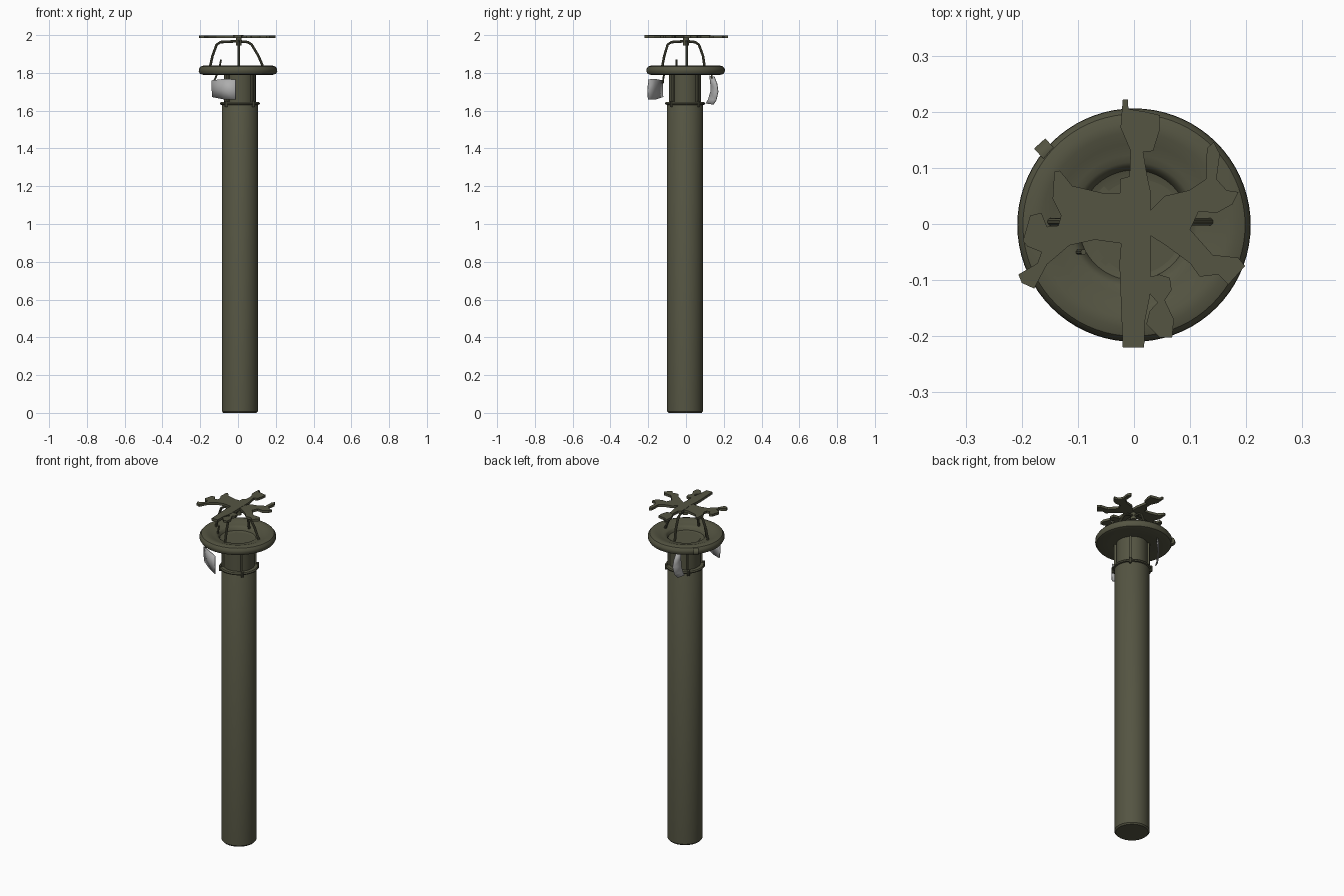
import bpy, bmesh, math
from mathutils import Vector


def material(name, rgb):
    m = bpy.data.materials.new(name)
    m.diffuse_color = (*rgb, 1)
    return m


OLIVE = material("olive metal", (0.09, 0.09, 0.055))
GREY = material("pale grey", (0.42, 0.42, 0.42))
CX, CY = 0.01, -0.005  # post axis


def finish(bm, name, mat=OLIVE, smooth=True):
    bmesh.ops.recalc_face_normals(bm, faces=bm.faces)
    me = bpy.data.meshes.new(name)
    bm.to_mesh(me)
    bm.free()
    me.materials.append(mat)
    ob = bpy.data.objects.new(name, me)
    bpy.context.collection.objects.link(ob)
    if smooth:
        bpy.ops.object.select_all(action='DESELECT')
        ob.select_set(True)
        bpy.context.view_layer.objects.active = ob
        bpy.ops.object.shade_smooth_by_angle(angle=math.radians(35))
    return ob


def lathe(name, profile, cx=CX, cy=CY, n=64):
    bm = bmesh.new()
    rings = []
    for r, z in profile:
        rings.append([bm.verts.new((cx + r * math.cos(2 * math.pi * i / n),
                                    cy + r * math.sin(2 * math.pi * i / n), z)) for i in range(n)])
    for a, b in zip(rings, rings[1:]):
        for i in range(n):
            j = (i + 1) % n
            bm.faces.new((a[i], a[j], b[j], b[i]))
    bm.faces.new(rings[0])
    bm.faces.new(rings[-1])
    return finish(bm, name)


def plate(name, pts, z0, z1):
    bm = bmesh.new()
    f = bm.faces.new([bm.verts.new((x, y, z0)) for x, y in pts])
    ext = bmesh.ops.extrude_face_region(bm, geom=[f])
    for v in ext['geom']:
        if isinstance(v, bmesh.types.BMVert):
            v.co.z = z1
    bmesh.ops.triangulate(bm, faces=[f for f in bm.faces if len(f.verts) > 4])
    return finish(bm, name, smooth=False)


def tube(name, pts, r, n=8):
    bm = bmesh.new()
    pts = [Vector(p) for p in pts]
    rings = []
    for i, p in enumerate(pts):
        d = (pts[min(i + 1, len(pts) - 1)] - pts[max(i - 1, 0)]).normalized()
        u = d.cross(Vector((0.3, 0.9, 0.1))).normalized()
        w = d.cross(u)
        rings.append([bm.verts.new(p + r * (math.cos(2 * math.pi * k / n) * u
                                            + math.sin(2 * math.pi * k / n) * w)) for k in range(n)])
    for a, b in zip(rings, rings[1:]):
        for k in range(n):
            bm.faces.new((a[k], a[(k + 1) % n], b[(k + 1) % n], b[k]))
    bm.faces.new(rings[0])
    bm.faces.new(rings[-1])
    return finish(bm, name)


def tag(name, rows):
    """Thin bent sheet; each row is (left point, right point)."""
    bm = bmesh.new()
    vs = [[bm.verts.new(p) for p in row] for row in rows]
    for a, b in zip(vs, vs[1:]):
        for k in range(len(a) - 1):
            bm.faces.new((a[k], a[k + 1], b[k + 1], b[k]))
    ob = finish(bm, name, GREY)
    s = ob.modifiers.new("thickness", 'SOLIDIFY')
    s.thickness = 0.005
    s.offset = 0


# Post, neck and collar
lathe("post", [(0.088, 0.0), (0.095, 0.008), (0.095, 1.632), (0.09, 1.64)])
lathe("neck", [(0.084, 1.62), (0.084, 1.8)])
lathe("collar", [(0.09, 1.63), (0.104, 1.632), (0.106, 1.638), (0.102, 1.645), (0.08, 1.647)])

# Brackets on the neck
for i in range(4):
    a = math.radians(45 + 90 * i)
    c, s = math.cos(a), math.sin(a)
    pts = []
    for r, t in ((0.08, -0.006), (0.096, -0.006), (0.096, 0.006), (0.08, 0.006)):
        pts.append((CX + r * c - t * s, CY + r * s + t * c))
    plate(f"neck_bracket_{i}", pts, 1.64, 1.8)
    tube(f"collar_lug_{i}", [(CX + 0.103 * c, CY + 0.103 * s, 1.62),
                             (CX + 0.103 * c, CY + 0.103 * s, 1.652)], 0.008)

# Dished rim with a round edge and a shallow well
lathe("dished_rim", [(0.08, 1.795), (0.12, 1.793), (0.185, 1.790), (0.201, 1.795), (0.208, 1.808),
                     (0.207, 1.822), (0.198, 1.834), (0.182, 1.839), (0.165, 1.838),
                     (0.145, 1.831), (0.125, 1.826), (0.112, 1.824), (0.104, 1.818),
                     (0.098, 1.803), (0.085, 1.799), (0.04, 1.798)], 0.0, -0.002, 72)
tube("rim_bump", [(-0.165, 0.12, 1.812), (-0.145, 0.138, 1.812)], 0.02, 12)
tube("rim_stub", [(-0.10, -0.05, 1.815), (-0.095, -0.05, 1.845), (-0.09, -0.05, 1.87)], 0.005)

# Bent legs carrying the top plate
legs = [((-1, 0), 0.15, 0.135, 0.113), ((1, 0), 0.137, 0.108, 0.072),
        ((0, -1), 0.128, 0.115, 0.097), ((0, 1), 0.10, 0.09, 0.068)]
for i, ((dx, dy), r0, r1, r2) in enumerate(legs):
    path = [(r0, 1.822), (r1, 1.89), (r2, 1.95), (r2 - 0.02, 1.963), (0.0, 1.968)]
    tube(f"bent_leg_{i}", [(dx * r + 0.004 * abs(dy), dy * r + 0.004 * abs(dx), z)
                           for r, z in path], 0.007)
tube("centre_pin", [(0.004, 0.0, 1.945), (0.004, 0.0, 1.99)], 0.016, 12)

# Ragged branching top plate
Z0, Z1 = 1.985, 1.999
plate("top_bar", [(-0.02, -0.22), (0.018, -0.22), (0.02, -0.17), (0.03, -0.12), (0.029, 0.06),
                  (0.024, 0.083), (0.016, 0.13), (-0.006, 0.13), (-0.008, 0.085), (-0.025, 0.08),
                  (-0.025, 0.022), (-0.02, 0.0), (-0.026, -0.07)], Z0, 2.0)
plate("top_back_tip", [(-0.02, 0.222), (-0.011, 0.222), (-0.01, 0.205), (0.02, 0.2), (0.046, 0.194),
                       (0.045, 0.165), (0.034, 0.13), (0.014, 0.128), (-0.006, 0.13),
                       (-0.024, 0.172)], Z0, Z1)
plate("top_left_branch", [(0.0, 0.055), (-0.055, 0.055), (-0.11, 0.068), (-0.132, 0.095),
                          (-0.142, 0.093), (-0.145, 0.045), (-0.13, 0.015), (-0.135, -0.003),
                          (-0.155, -0.005), (-0.165, 0.02), (-0.185, 0.015), (-0.198, -0.03),
                          (-0.19, -0.04), (-0.165, -0.05), (-0.172, -0.07), (-0.206, -0.09),
                          (-0.2, -0.105), (-0.178, -0.115), (-0.155, -0.072), (-0.115, -0.038),
                          (-0.07, -0.028), (-0.02, -0.035), (0.0, -0.02)], Z0, Z1)
plate("top_right_branch", [(0.0, 0.03), (0.03, 0.025), (0.055, 0.05), (0.098, 0.06), (0.128, 0.08),
                           (0.13, 0.135), (0.142, 0.146), (0.153, 0.125), (0.147, 0.08),
                           (0.165, 0.06), (0.186, 0.057), (0.175, 0.035), (0.148, 0.02),
                           (0.115, 0.022), (0.1, -0.01), (0.118, -0.03), (0.14, -0.055),
                           (0.186, -0.06), (0.198, -0.075), (0.168, -0.108), (0.15, -0.09),
                           (0.117, -0.094), (0.1, -0.07), (0.055, -0.037), (0.025, -0.018),
                           (0.0, -0.015)], Z0, Z1)
plate("top_front_tip", [(0.026, -0.095), (0.045, -0.09), (0.064, -0.096), (0.067, -0.118),
                        (0.055, -0.136), (0.071, -0.17), (0.068, -0.202), (0.046, -0.202),
                        (0.022, -0.178), (0.028, -0.155), (0.042, -0.14), (0.02, -0.115)], Z0, Z1)

# Two hanging tags and their wires
tag("front_tag", [[(-0.14, -0.122, 1.76), (-0.075, -0.165, 1.768), (-0.012, -0.198, 1.765)],
                  [(-0.138, -0.125, 1.71), (-0.075, -0.168, 1.71), (-0.012, -0.202, 1.71)],
                  [(-0.135, -0.122, 1.672), (-0.075, -0.16, 1.66), (-0.012, -0.2, 1.66)]])
tag("back_tag", [[(-0.055, 0.125, 1.785), (-0.04, 0.15, 1.78)],
                 [(-0.058, 0.13, 1.74), (-0.034, 0.165, 1.74)],
                 [(-0.06, 0.13, 1.70), (-0.03, 0.17, 1.70)],
                 [(-0.062, 0.118, 1.66), (-0.035, 0.16, 1.655)],
                 [(-0.064, 0.105, 1.638), (-0.045, 0.145, 1.632)]])
tube("front_tag_wire", [(-0.135, -0.123, 1.745), (-0.12, -0.12, 1.77), (-0.11, -0.115, 1.798)], 0.005)
tube("back_tag_wire", [(-0.048, 0.138, 1.77), (-0.05, 0.135, 1.8)], 0.005)
